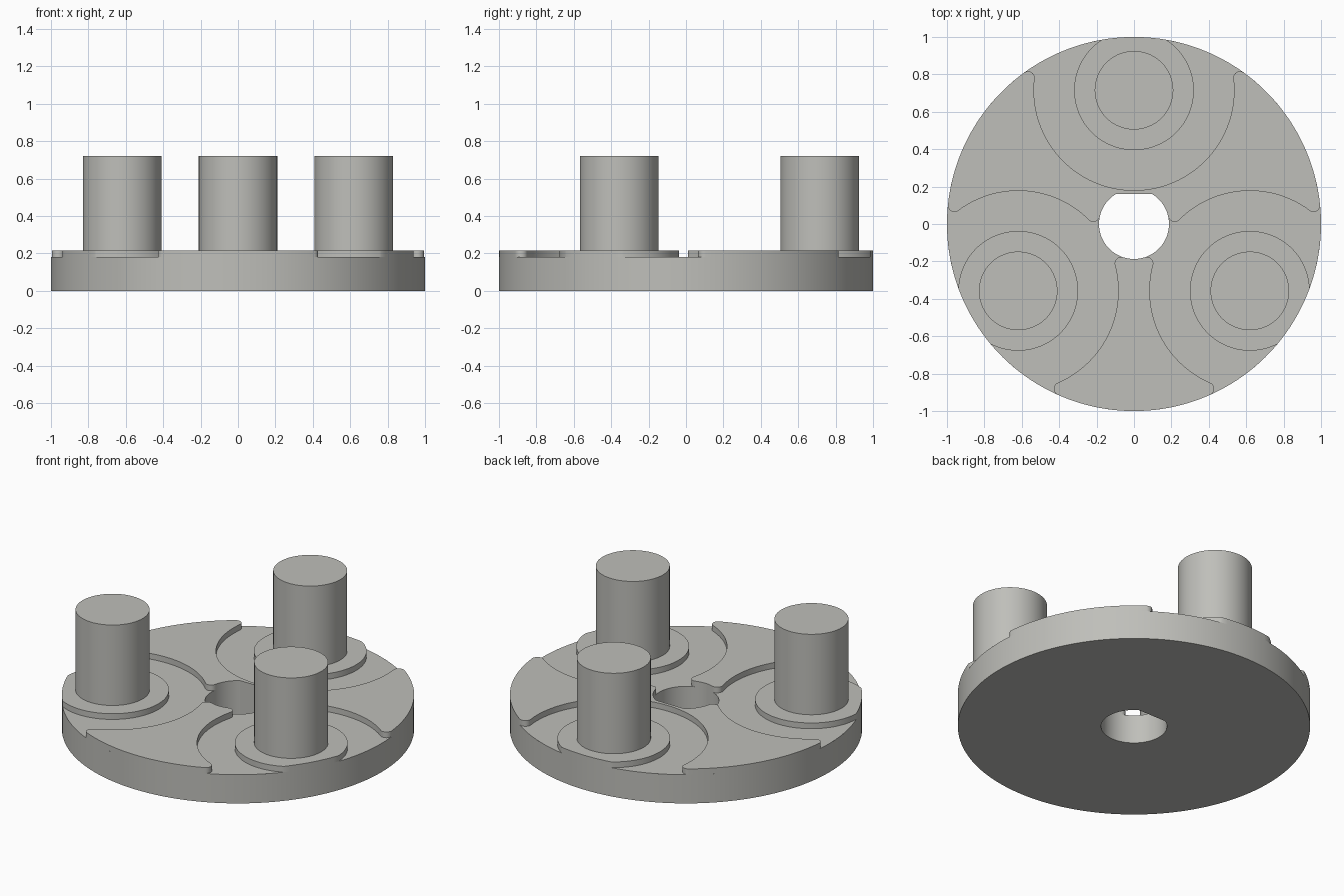
import bpy, bmesh
from math import sin, cos, acos, asin, atan2, degrees, radians, ceil
from mathutils import Vector

if "Cube" in bpy.data.objects:
    bpy.data.objects.remove(bpy.data.objects["Cube"])

# Main dimensions
R, HOLE, FLAT = 1.0, 0.187, 0.16           # disc, centre bore, flat of the bore
DIST, POCKET, BOSS, POST = 0.715, 0.535, 0.32, 0.21
FIL = 0.035                                # rounded corners of the raised lands
FLOOR, TOP, POST_TOP = 0.18, 0.216, 0.72
ORIGIN = Vector((0, 0))

grey = bpy.data.materials.new("warm grey")
grey.diffuse_color = (0.52, 0.52, 0.49, 1)
grey.use_nodes = True
grey.node_tree.nodes["Principled BSDF"].inputs["Base Color"].default_value = grey.diffuse_color


def polar(r, a):
    return Vector((r * cos(radians(a)), r * sin(radians(a))))


def arc(c, r, a0, a1):
    n = max(2, ceil(abs(a1 - a0) / (2 if r > 0.1 else 12)))
    return [c + polar(r, a0 + (a1 - a0) * i / n) for i in range(n + 1)]


def short_arc(c, r, u, v):
    """Shortest arc about c from direction u to direction v."""
    a0, a1 = degrees(atan2(u.y, u.x)), degrees(atan2(v.y, v.x))
    return arc(c, r, a0, a0 + (a1 - a0 + 180) % 360 - 180)


def corner(a, b, c):
    """Angle between sides a and b of a triangle whose third side is c."""
    return degrees(acos((a * a + b * b - c * c) / (2 * a * b)))


A_OUT = corner(R - FIL, DIST, POCKET + FIL)     # fillets at the rim
A_IN = corner(HOLE + FIL, DIST, POCKET + FIL)   # fillets at the bore
A_BOSS = corner(R, DIST, BOSS)                  # boss meets the rim
A_FLAT = degrees(asin(FLAT / HOLE))
B = polar(R, A_BOSS) - Vector((DIST, 0))
B_ANG = degrees(atan2(B.y, B.x))


def rim_fillet(d, s):
    c, f = polar(DIST, d), polar(R - FIL, d + s * A_OUT)
    return short_arc(f, FIL, f, c - f)


def edge(d, s):
    """Pocket side running from the rim to the bore."""
    c = polar(DIST, d)
    f, g = polar(R - FIL, d + s * A_OUT), polar(HOLE + FIL, d + s * A_IN)
    return (rim_fillet(d, s) + short_arc(c, POCKET, f - c, g - c)
            + short_arc(g, FIL, c - g, -g))


def full_edge(d):
    """Closed pocket side from the left rim corner round to the right one."""
    v = polar(R - FIL, d + A_OUT) - polar(DIST, d)
    a = (degrees(atan2(v.y, v.x)) - d) % 360
    return (rim_fillet(d, 1) + arc(polar(DIST, d), POCKET, d + a, d + 360 - a)
            + rim_fillet(d, -1)[::-1])


def clean(loop):
    return [p for i, p in enumerate(loop) if (p - loop[i - 1]).length > 1e-5]


def cap(bm, loops, z, up=True):
    edges = []
    for loop in loops:
        vs = [bm.verts.new((p.x, p.y, z)) for p in clean(loop)]
        edges += [bm.edges.new((vs[i - 1], vs[i])) for i in range(len(vs))]
    res = bmesh.ops.triangle_fill(bm, edges=edges, use_beauty=True, normal=(0, 0, 1))
    for f in res["geom"]:
        if isinstance(f, bmesh.types.BMFace):
            f.normal_update()
            if (f.normal.z > 0) != up:
                f.normal_flip()


def wall(bm, loop, z0, z1):
    loop = clean(loop)
    lo = [bm.verts.new((p.x, p.y, z0)) for p in loop]
    hi = [bm.verts.new((p.x, p.y, z1)) for p in loop]
    for i in range(len(loop)):
        bm.faces.new((lo[i - 1], lo[i], hi[i], hi[i - 1]))


def finish(bm, name):
    bmesh.ops.remove_doubles(bm, verts=bm.verts, dist=1e-5)
    me = bpy.data.meshes.new(name)
    bm.to_mesh(me)
    bm.free()
    ob = bpy.data.objects.new(name, me)
    bpy.context.collection.objects.link(ob)
    me.materials.append(grey)
    bpy.ops.object.select_all(action='DESELECT')
    ob.select_set(True)
    bpy.context.view_layer.objects.active = ob
    bpy.ops.object.shade_smooth_by_angle(angle=radians(30))


# Disc body with a flatted bore
bm = bmesh.new()
rim = arc(ORIGIN, R, 0, 360)
bore = arc(ORIGIN, HOLE, 180 - A_FLAT, 360 + A_FLAT)
cap(bm, [rim, bore], 0, up=False)
wall(bm, rim, 0, FLOOR)
wall(bm, bore[::-1], 0, FLOOR)

# Raised lands: a narrow front one and a wide one wrapping the rear pocket
front_land = (arc(ORIGIN, R, 210 + A_OUT, 330 - A_OUT) + edge(330, -1)
              + arc(ORIGIN, HOLE, 330 - A_IN, 210 + A_IN) + edge(210, 1)[::-1])
rear_land = (arc(ORIGIN, R, A_OUT - 30, 90 - A_OUT) + full_edge(90)[::-1]
             + arc(ORIGIN, R, 90 + A_OUT, 210 - A_OUT) + edge(210, -1)
             + arc(ORIGIN, HOLE, 210 - A_IN, 180 - A_FLAT)
             + arc(ORIGIN, HOLE, A_FLAT, A_IN - 30) + edge(-30, 1)[::-1])
for land in (front_land, rear_land):
    cap(bm, [land], TOP)
    wall(bm, land, FLOOR, TOP)

# Sunken pocket floors around the bosses
for d in (90, 210, 330):
    floor = (arc(ORIGIN, R, d - A_OUT, d - A_BOSS)
             + arc(polar(DIST, d), BOSS, d - B_ANG, d + B_ANG - 360)
             + arc(ORIGIN, R, d + A_BOSS, d + A_OUT))
    if d == 90:
        floor += full_edge(d)
    else:
        floor += (edge(d, 1) + arc(ORIGIN, HOLE, d + A_IN, d - A_IN)
                  + edge(d, -1)[::-1])
    cap(bm, [floor], FLOOR)
finish(bm, "disc")

# Bosses trimmed by the rim, each carrying a post
for d, side in ((90, "rear"), (210, "left"), (330, "right")):
    c = polar(DIST, d)
    post = arc(c, POST, 0, 360)
    boss = arc(ORIGIN, R, d - A_BOSS, d + A_BOSS) + arc(c, BOSS, d + B_ANG, d + 360 - B_ANG)
    bm = bmesh.new()
    cap(bm, [boss, post], TOP)
    wall(bm, boss, FLOOR, TOP)
    finish(bm, side + "_boss")
    bm = bmesh.new()
    cap(bm, [post], POST_TOP)
    wall(bm, post, TOP, POST_TOP)
    finish(bm, side + "_post")
